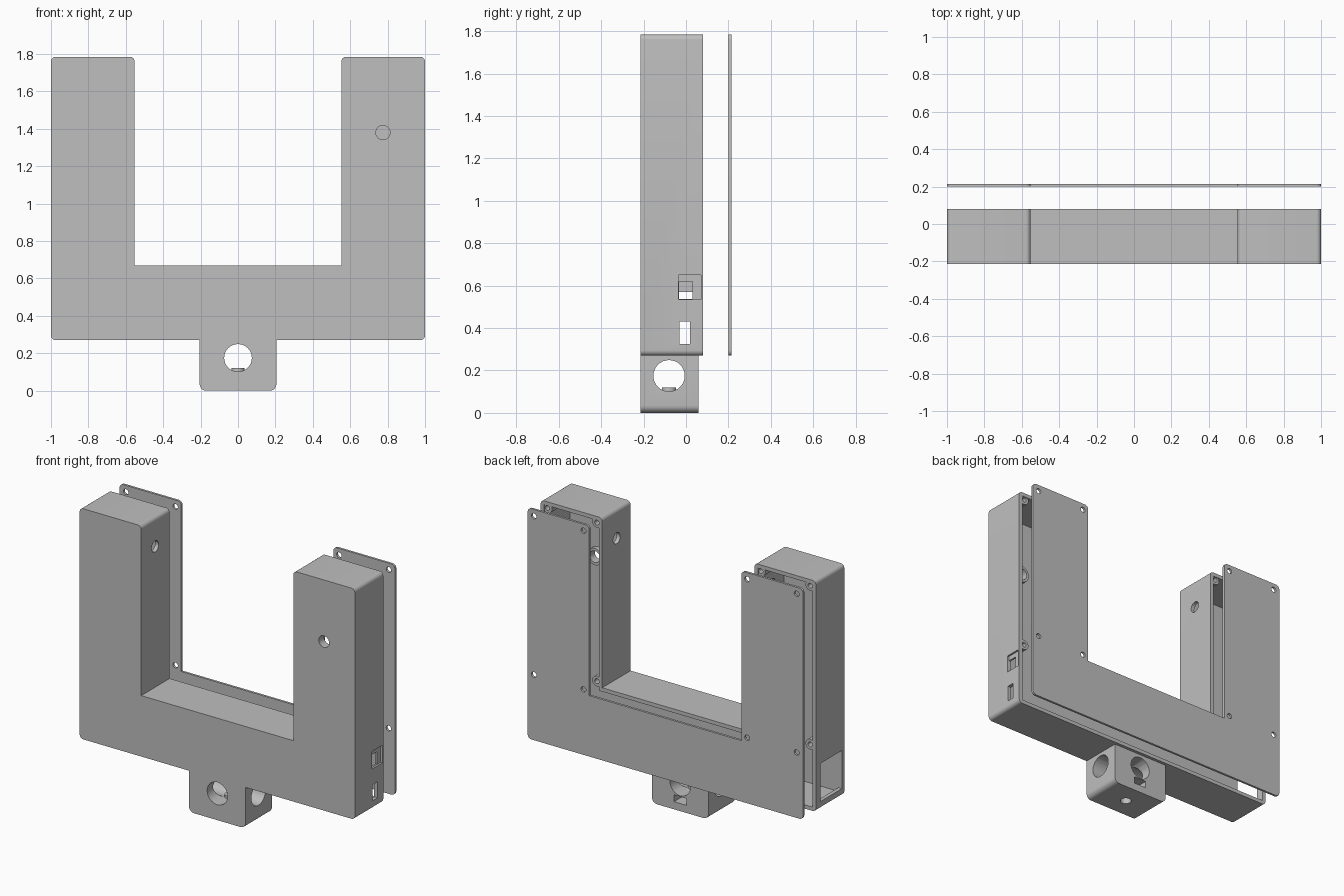
import bpy, bmesh, math
from mathutils import Vector, Matrix

if "Cube" in bpy.data.objects:
    bpy.data.objects.remove(bpy.data.objects["Cube"], do_unlink=True)

grey = bpy.data.materials.new("plain grey")
grey.use_nodes = True
colour = (0.52, 0.52, 0.52, 1)
grey.diffuse_color = colour
grey.node_tree.nodes["Principled BSDF"].inputs["Base Color"].default_value = colour

FRONT, BACK, BASE, TOP, BAR, ARM = -0.215, 0.08, 0.27, 1.785, 0.67, 0.553
WALL = 0.025


def make(name, bm):
    bmesh.ops.recalc_face_normals(bm, faces=bm.faces)
    mesh = bpy.data.meshes.new(name)
    bm.to_mesh(mesh)
    bm.free()
    ob = bpy.data.objects.new(name, mesh)
    bpy.context.collection.objects.link(ob)
    mesh.materials.append(grey)
    return ob


def box(name, lo, hi):
    bm = bmesh.new()
    bmesh.ops.create_cube(bm, size=1)
    lo, hi = Vector(lo), Vector(hi)
    for v in bm.verts:
        v.co = (lo + hi) / 2 + Vector(a * b for a, b in zip(v.co, hi - lo))
    return make(name, bm)


def rod(name, centre, radius, length, axis):
    turn = {"x": Matrix.Rotation(math.pi / 2, 4, "Y"),
            "y": Matrix.Rotation(math.pi / 2, 4, "X"), "z": Matrix()}[axis]
    bm = bmesh.new()
    bmesh.ops.create_cone(bm, cap_ends=True, segments=32, radius1=radius, radius2=radius,
                          depth=length, matrix=Matrix.Translation(centre) @ turn)
    return make(name, bm)


def slab(name, outline, y0, y1, radius, rounded):
    """Extrude an x-z outline along y, rounding the chosen corners."""
    bm = bmesh.new()
    face = bm.faces.new([bm.verts.new((x, y0, z)) for x, z in outline])
    new = bmesh.ops.extrude_face_region(bm, geom=[face])["geom"]
    for v in new:
        if isinstance(v, bmesh.types.BMVert):
            v.co.y = y1
    picked = []
    for e in bm.edges:
        a, b = (v.co for v in e.verts)
        if abs(a.y - b.y) > 0.001 and rounded(a.z):
            picked.append(e)
    if radius:
        bmesh.ops.bevel(bm, geom=picked, offset=radius, segments=6, profile=0.5, affect="EDGES")
    return make(name, bm)


def combine(ob, tool, operation="DIFFERENCE"):
    tool.hide_render = True
    mod = ob.modifiers.new("cut", "BOOLEAN")
    mod.operation, mod.solver, mod.object = operation, "EXACT", tool
    bpy.context.view_layer.objects.active = ob
    bpy.ops.object.modifier_apply(modifier=mod.name)
    bpy.data.objects.remove(tool, do_unlink=True)


def u_outline(t):
    half = [(1 - t, BASE + t), (1 - t, TOP - t), (ARM + t, TOP - t), (ARM + t, BAR - t)]
    return half + [(-x, z) for x, z in reversed(half)]


def outer_corner(z):
    return abs(z - BAR) > 0.1


# Hollow U-shaped housing, open at the back
housing = slab("housing", u_outline(0), FRONT, BACK, 0.025, outer_corner)
combine(housing, slab("cavity", u_outline(WALL), FRONT + WALL, BACK + 0.1, 0, outer_corner))

# Screw posts in the arm corners
screws = [(s * x, z) for s in (-1, 1) for x in (0.955, 0.595) for z in (0.70, 1.742)]
for x, z in screws:
    combine(housing, rod("post", (x, -0.065, z), 0.034, 0.28, "y"), "UNION")
for x, z in screws:
    combine(housing, rod("pilot", (x, 0.03, z), 0.016, 0.14, "y"))

# Round cable holes: one on the front, one on each inner arm wall
combine(housing, rod("collar", (0.775, -0.18, 1.38), 0.055, 0.04, "y"), "UNION")
combine(housing, rod("front_hole", (0.775, -0.2, 1.38), 0.038, 0.15, "y"))
for s in (-1, 1):
    combine(housing, rod("inner_hole", (s * ARM, -0.07, 1.595), 0.036, 0.12, "x"))

# Connector slots on the left wall, big window on the right wall
combine(housing, box("recess", (0.988, -0.035, 0.535), (1.1, 0.07, 0.65)))
combine(housing, box("upper_slot", (0.9, -0.033, 0.537), (1.1, 0.03, 0.62)))
combine(housing, box("lower_slot", (0.9, -0.03, 0.325), (1.1, 0.02, 0.43)))
combine(housing, box("window", (-1.1, -0.19, 0.32), (-0.9, 0.03, 0.57)))

# Mounting block with crossing bores, nut slot and screw hole
block = [(-0.205, 0), (0.205, 0), (0.205, BASE), (-0.205, BASE)]
mount = slab("mount_block", block, FRONT, 0.06, 0.035, lambda z: z < 0.1)
combine(mount, rod("bore", (0, -0.08, 0.175), 0.074, 0.6, "y"))
combine(mount, rod("bore", (0, -0.08, 0.175), 0.074, 0.6, "x"))
combine(mount, box("nut_slot", (-0.045, -0.12, 0.05), (0.045, 0.2, 0.095)))
combine(mount, rod("screw_hole", (0, -0.08, 0.04), 0.034, 0.16, "z"))

# Back cover, set apart behind the housing
cover = slab("back_cover", u_outline(0), 0.2, 0.215, 0.025, outer_corner)
for x, z in screws:
    combine(cover, rod("cover_hole", (x, 0.2, z), 0.018, 0.1, "y"))

# Smooth the fillets and bores, keep edges sharp
for ob in (housing, mount, cover):
    bpy.ops.object.select_all(action="DESELECT")
    ob.select_set(True)
    bpy.context.view_layer.objects.active = ob
    bpy.ops.object.shade_smooth_by_angle(angle=math.radians(30))
